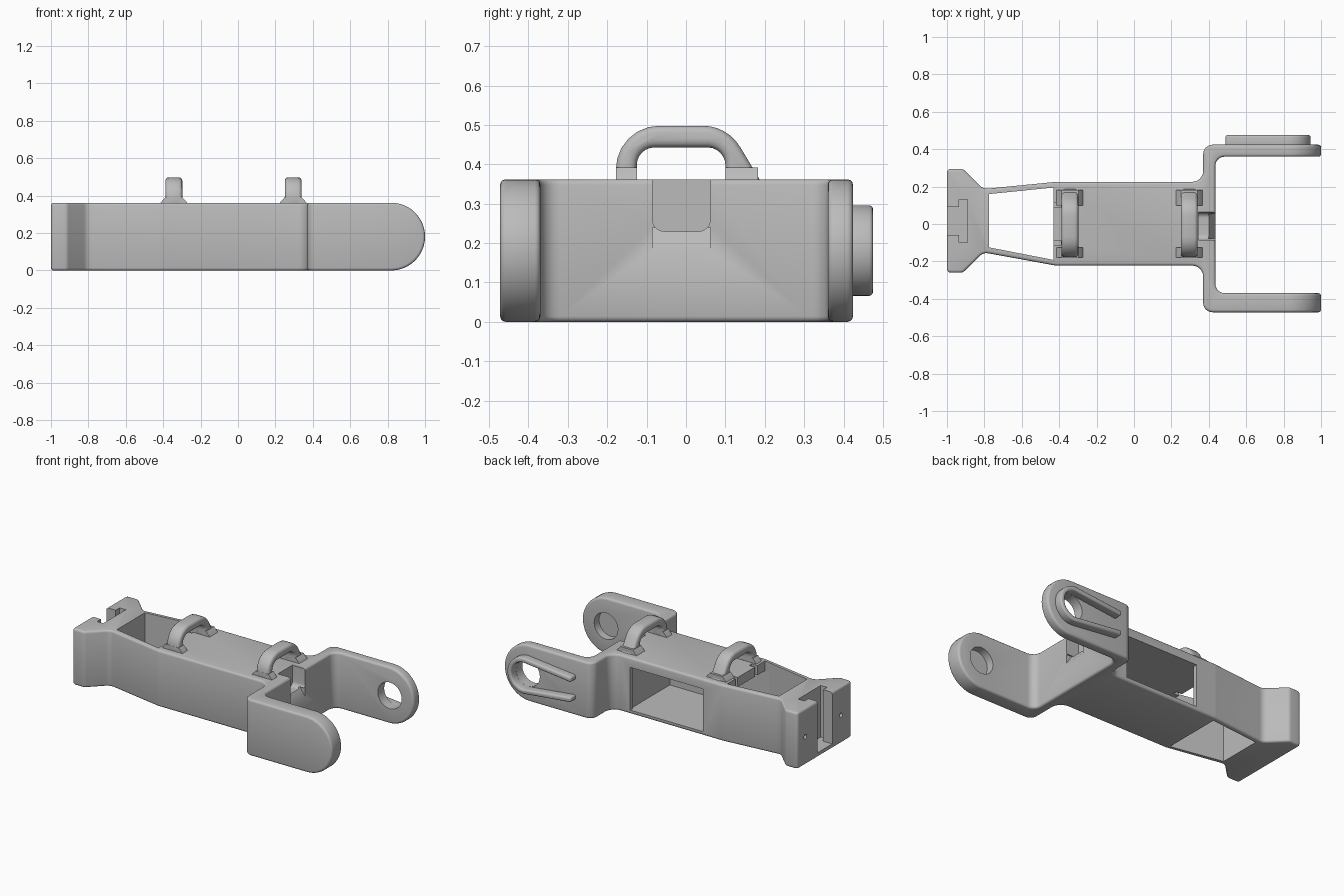
import bpy, bmesh
from math import sin, cos, tan, radians
from mathutils import Vector

if "Cube" in bpy.data.objects:
    bpy.data.objects.remove(bpy.data.objects["Cube"], do_unlink=True)

grey = bpy.data.materials.new("plain grey")
grey.use_nodes = True
grey.diffuse_color = (0.5, 0.5, 0.5, 1)
grey.node_tree.nodes["Principled BSDF"].inputs["Base Color"].default_value = grey.diffuse_color

H = 0.362          # body height
MID = H / 2
PIN = 1 - MID      # x of the fork end centre


def arc(cx, cy, r, a0, a1, n=24):
    return [(cx + r * cos(radians(a0 + (a1 - a0) * i / n)),
             cy + r * sin(radians(a0 + (a1 - a0) * i / n))) for i in range(n + 1)]


def fillet(pts, n=6):
    """Round each corner (x, y, radius) of an outline."""
    out = []
    for i, (x, y, r) in enumerate(pts):
        p = Vector((x, y))
        if not r:
            out.append((x, y))
            continue
        u = (Vector(pts[i - 1][:2]) - p).normalized()
        v = (Vector(pts[(i + 1) % len(pts)][:2]) - p).normalized()
        half = u.angle(v) / 2
        c = p + (u + v).normalized() * r / sin(half)
        start, end = p + u * r / tan(half) - c, p + v * r / tan(half) - c
        for k in range(n + 1):
            spoke = start.normalized().slerp(end.normalized(), k / n).normalized()
            out.append(tuple(c + spoke * r))
    return out


def prism(name, pts, lo, hi, axis="Z"):
    """Extrude an outline along one axis."""
    place = {"Z": lambda a, b, h: (a, b, h),
             "Y": lambda a, b, h: (a, h, b),
             "X": lambda a, b, h: (h, a, b)}[axis]
    bm = bmesh.new()
    face = bm.faces.new([bm.verts.new(place(a, b, lo)) for a, b in pts])
    ext = bmesh.ops.extrude_face_region(bm, geom=[face])
    move = Vector(place(0, 0, hi - lo))
    bmesh.ops.translate(bm, vec=move, verts=[g for g in ext["geom"] if isinstance(g, bmesh.types.BMVert)])
    bmesh.ops.recalc_face_normals(bm, faces=bm.faces)
    mesh = bpy.data.meshes.new(name)
    bm.to_mesh(mesh)
    bm.free()
    mesh.materials.append(grey)
    ob = bpy.data.objects.new(name, mesh)
    bpy.context.collection.objects.link(ob)
    return ob


def box(name, x0, x1, y0, y1, z0, z1):
    return prism(name, [(x0, y0), (x1, y0), (x1, y1), (x0, y1)], z0, z1)


def apply(ob, mod):
    bpy.context.view_layer.objects.active = ob
    bpy.ops.object.modifier_apply(modifier=mod.name)


def bevel(ob, width, segments=3):
    mod = ob.modifiers.new("bevel", "BEVEL")
    mod.width, mod.segments = width, segments
    mod.limit_method, mod.angle_limit = "ANGLE", radians(50)
    mod.use_clamp_overlap = False
    apply(ob, mod)


def cut(ob, tool):
    mod = ob.modifiers.new("cut", "BOOLEAN")
    mod.operation, mod.solver, mod.object = "DIFFERENCE", "EXACT", tool
    apply(ob, mod)
    bpy.data.objects.remove(tool, do_unlink=True)


def smooth(ob):
    bpy.ops.object.select_all(action="DESELECT")
    ob.select_set(True)
    bpy.context.view_layer.objects.active = ob
    bpy.ops.object.shade_smooth_by_angle(angle=radians(35))


# Body: clamp block, tapered neck, box and fork in one outline
body = prism("body", fillet([
    (-1, -.26, .02), (-.915, -.26, .03), (-.805, -.152, .05), (-.42, -.222, .1),
    (.37, -.222, .06), (.37, -.472, .05), (1.03, -.472, 0), (1.03, -.37, 0),
    (.435, -.37, .05), (.435, .36, .05), (1.03, .36, 0), (1.03, .424, 0),
    (.37, .424, .05), (.37, .225, .06), (-.42, .225, .1), (-.805, .187, .05),
    (-.915, .295, .03), (-1, .295, .02)]), 0, H)

# Rounded fork ends
ends = arc(PIN, MID, MID, -90, 90) + [(PIN, .5), (1.1, .5), (1.1, -.1), (PIN, -.1)]
cut(body, prism("end_cutter", ends, -.6, .6, "Y"))
bevel(body, .014)

# Open neck, hollow box and side window
cut(body, prism("neck_cutter", [(-.775, -.125), (-.43, -.192), (-.43, .195), (-.775, .16)], -.1, .5))
cut(body, box("cavity_cutter", -.46, .25, -.192, .195, .025, .3))
cut(body, box("window_cutter", -.28, .24, .15, .3, .025, .3))

# T-shaped slot and screw holes in the clamp block
cut(body, prism("slot_cutter", [
    (-1.1, -.06), (-.935, -.06), (-.935, -.1), (-.89, -.1),
    (-.89, .13), (-.935, .13), (-.935, .09), (-1.1, .09)], .03, .5))
for y in (-.15, .215):
    cut(body, prism("screw_cutter", arc(y, MID, .014, 0, 345, 23), -1.1, -.9, "X"))

# Strap notch through the fork web, with a sloping lower lip
notch = prism("notch_cutter", fillet([
    (-.085, .23, .03), (.062, .23, .03), (.062, .36, 0), (.085, .39, 0),
    (-.108, .39, 0), (-.085, .36, 0)]), .345, .5, "X")
cut(body, notch)
cut(body, prism("lip_cutter", [(.395, .24), (.45, .16), (.45, .24)], -.085, .062, "Y"))

# Slits beside the strap tongue at the neck end
for y in (-.1, .1):
    cut(body, box("slit_cutter", -.45, -.39, y - .012, y + .012, .28, .5))

# Pivot holes: through on one arm, blind on the other
pivot = arc(PIN + .01, MID, .085, 0, 345, 23)
cut(body, prism("pivot_cutter", pivot, .3, .5, "Y"))
cut(body, prism("socket_cutter", pivot, -.42, -.3, "Y"))
smooth(body)

# Raised rim around the through hole with two trailing ribs
rim = prism("pivot_rim", arc(PIN + .01, MID, .115, 100, -100)
            + [(.49, MID - .08), (.49, MID - .048)]
            + arc(PIN + .01, MID, .085, -100, 100)
            + [(.49, MID + .048), (.49, MID + .08)], .41, .475, "Y")
bevel(rim, .01)
smooth(rim)

# Strap loops with flared feet
loop = fillet([(-.178, .34, 0), (-.178, .498, .11), (.105, .498, .11), (.2, .34, 0),
               (.1, .34, 0), (.1, .443, .045), (-.125, .443, .045), (-.125, .34, 0)])
for label, x in (("neck", -.343), ("fork", .295)):
    ring = prism(label + "_strap_loop", loop, x - .045, x + .045, "X")
    bevel(ring, .018)
    smooth(ring)
    for side, y0, y1 in (("right", -.178, -.125), ("left", .1, .183)):
        flare = [(x - .075, H - .01), (x + .075, H - .01), (x + .07, H + .002),
                 (x + .045, H + .03), (x - .045, H + .03), (x - .07, H + .002)]
        foot = prism(f"{label}_loop_foot_{side}", flare, y0, y1, "Y")
        smooth(foot)
